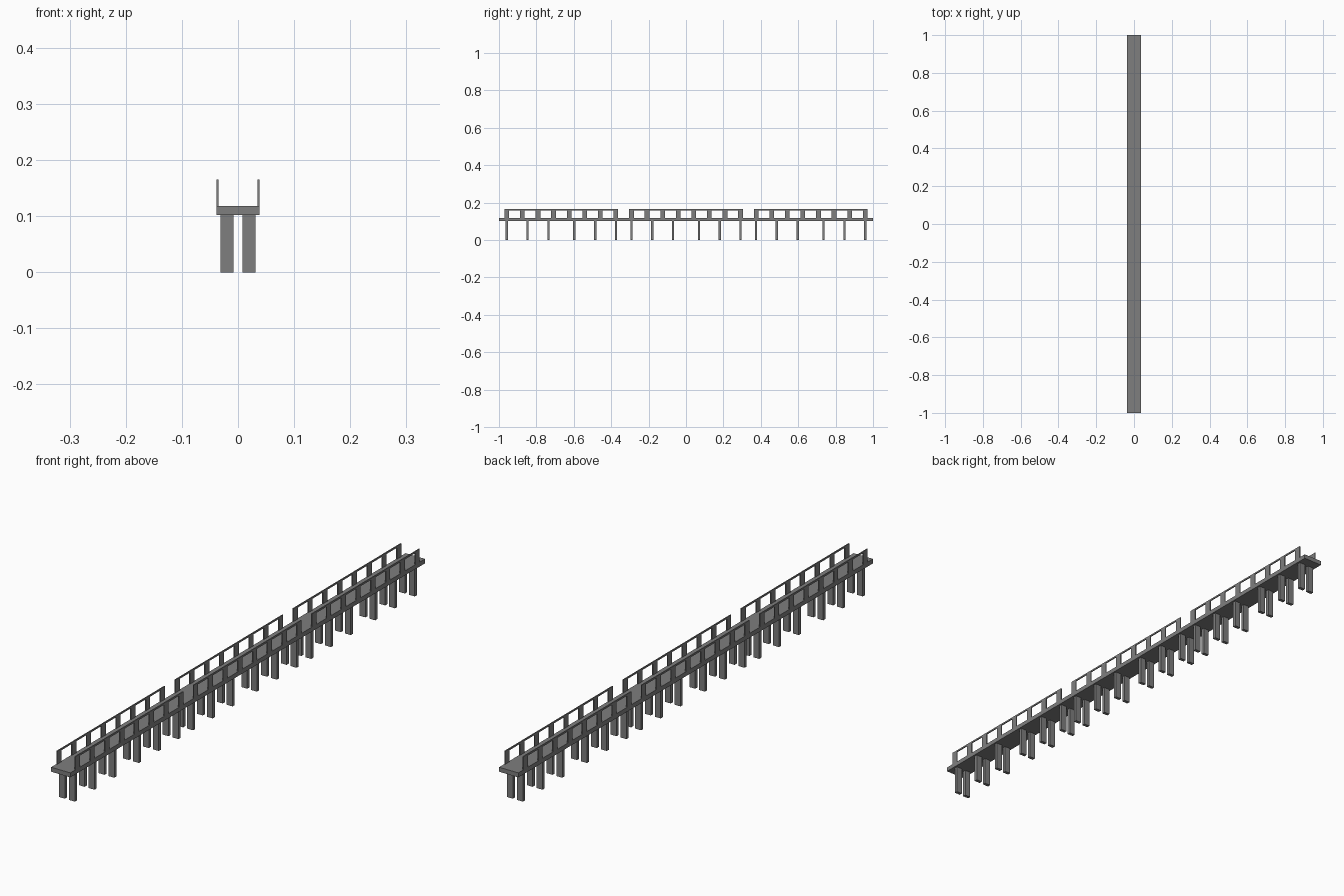
import bpy

cube = bpy.data.objects.get("Cube")
if cube:
    bpy.data.objects.remove(cube, do_unlink=True)

grey = bpy.data.materials.new("weathered grey")
grey.use_nodes = True
colour = (0.21, 0.21, 0.21, 1)
grey.diffuse_color = colour
grey.node_tree.nodes["Principled BSDF"].inputs["Base Color"].default_value = colour


def box(name, x, y, z):
    """Box from (min, max) ranges on each axis."""
    corners = [(a, b, c) for a in x for b in y for c in z]
    faces = [(0, 1, 3, 2), (4, 6, 7, 5), (0, 4, 5, 1),
             (2, 3, 7, 6), (0, 2, 6, 4), (1, 5, 7, 3)]
    mesh = bpy.data.meshes.new(name)
    mesh.from_pydata(corners, [], faces)
    mesh.materials.append(grey)
    obj = bpy.data.objects.new(name, mesh)
    bpy.context.collection.objects.link(obj)
    return obj


def pair(name, x, y, z):
    """The same box on the left (+x) and right (-x) sides."""
    box("left_" + name, x, y, z)
    box("right_" + name, (-x[1], -x[0]), y, z)


SPANS = 3
PANELS = 8
SPAN = 2 / SPANS
STEP = SPAN / PANELS
HALF = 0.038
DECK_LOW, DECK_TOP, RAIL_TOP = 0.102, 0.118, 0.165
RAIL_X = (HALF - 0.0035, HALF)
POST = 0.0125

for s in range(SPANS):
    start = -1 + s * SPAN
    middle = start + SPAN / 2

    # Deck slabs and the railing posts standing on each one
    for p in range(PANELS):
        y = start + p * STEP
        box("deck_slab", (-HALF, HALF), (y, y + STEP), (DECK_LOW, DECK_TOP))
        centre = y + STEP / 2
        pair("rail_post", RAIL_X, (centre - POST, centre + POST),
             (DECK_TOP, RAIL_TOP))

    # Handrail along the span
    end = SPAN / 2 - STEP / 2 + POST
    pair("handrail", RAIL_X, (middle - end, middle + end),
         (RAIL_TOP - 0.006, RAIL_TOP))

    # Support piles, mirrored about the middle of the span
    for offset in (0.069, 0.181, 0.292):
        for side in (-1, 1):
            y = middle + side * offset
            pair("pile", (0.008, 0.031), (y - 0.006, y + 0.006),
                 (0, DECK_LOW))
